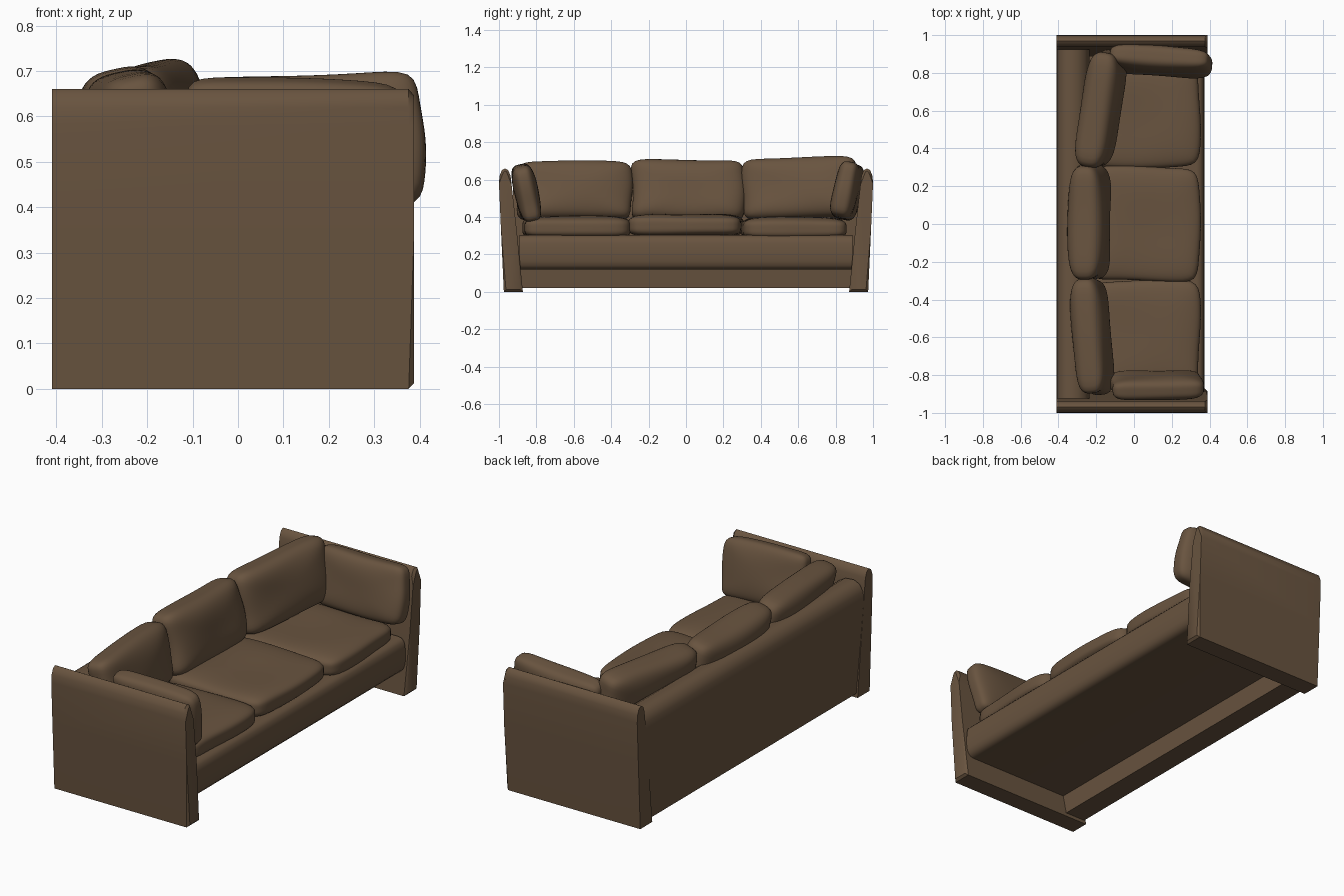
import bpy, bmesh, math
from mathutils import Vector, Euler

if "Cube" in bpy.data.objects:
    bpy.data.objects.remove(bpy.data.objects["Cube"])

leather = bpy.data.materials.new("brown_leather")
leather.diffuse_color = (0.14, 0.088, 0.05, 1)
leather.use_nodes = True
leather.node_tree.nodes["Principled BSDF"].inputs["Base Color"].default_value = leather.diffuse_color


def add_object(name, bm, angle):
    bmesh.ops.recalc_face_normals(bm, faces=bm.faces[:])
    mesh = bpy.data.meshes.new(name)
    bm.to_mesh(mesh)
    bm.free()
    ob = bpy.data.objects.new(name, mesh)
    bpy.context.collection.objects.link(ob)
    mesh.materials.append(leather)
    bpy.ops.object.select_all(action='DESELECT')
    ob.select_set(True)
    bpy.context.view_layer.objects.active = ob
    bpy.ops.object.shade_smooth_by_angle(angle=math.radians(angle))
    return ob


def prism(name, profile, place, start, end, bevel=0.0):
    """Extrude a closed 2D profile; place(p, q, t) gives the 3D point."""
    bm = bmesh.new()
    rings = [[bm.verts.new(place(p, q, t)) for p, q in profile] for t in (start, end)]
    n = len(profile)
    bm.faces.new(rings[0])
    cap = bm.faces.new(rings[1])
    for i in range(n):
        j = (i + 1) % n
        bm.faces.new((rings[0][i], rings[0][j], rings[1][j], rings[1][i]))
    if bevel:
        bmesh.ops.bevel(bm, geom=list(cap.edges), offset=bevel, segments=1,
                        profile=0.5, affect='EDGES')
    return add_object(name, bm, 44)


def cushion(name, centre, half, rot, thin, flat=3.2, outline=9, sag=0.0, phase=0.0):
    """Soft pillow: superquadric with axis 'thin' as its puffed thickness."""
    bm = bmesh.new()
    bmesh.ops.create_cube(bm, size=2)
    bmesh.ops.subdivide_edges(bm, edges=bm.edges[:], cuts=15, use_grid_fill=True)
    a, b = [i for i in range(3) if i != thin]
    turn = Euler(rot).to_matrix()
    for v in bm.verts:
        p = v.co.copy()
        side = (abs(p[a]) ** outline + abs(p[b]) ** outline) ** (flat / outline)
        p /= (side + abs(p[thin]) ** flat) ** (1 / flat)
        # soft creases and a sat-in hollow
        p[thin] *= 1 + 0.06 * math.sin(3 * p[a] + phase) * math.cos(2.5 * p[b] - phase)
        p[thin] *= 1 - sag * math.exp(-3 * (p[a] ** 2 + p[b] ** 2))
        p[a] += 0.025 * math.sin(3 * p[b] + phase)
        p[b] += 0.025 * math.sin(2.5 * p[a] + 2 * phase)
        v.co = Vector(centre) + turn @ Vector([p[i] * half[i] for i in range(3)])
    return add_object(name, bm, 60)


# Arms: leaning slabs with rounded tops
arm = [(0.872, 0), (0.974, 0), (0.99, 0.35), (1.0, 0.58), (0.997, 0.62), (0.985, 0.65),
       (0.968, 0.66), (0.95, 0.65), (0.938, 0.62), (0.932, 0.57), (0.905, 0.33)]
for side, label in ((-1, "left"), (1, "right")):
    prism(f"{label}_arm", arm, lambda p, q, t, s=side: (t, s * p, q), -0.41, 0.388, 0.012)

# Backrest frame: thick, with a broad rounded top
back = [(-0.28, 0.02), (-0.40, 0.02), (-0.408, 0.30), (-0.41, 0.50), (-0.405, 0.55),
        (-0.385, 0.585), (-0.35, 0.60), (-0.30, 0.595), (-0.26, 0.57), (-0.24, 0.53),
        (-0.235, 0.46), (-0.25, 0.28)]
prism("backrest_frame", back, lambda p, q, t: (p, t, q), -0.925, 0.925)

# Seat base: rounded front, open space below
base = [(-0.28, 0.12), (0.33, 0.12), (0.35, 0.124), (0.364, 0.14), (0.371, 0.165),
        (0.373, 0.21), (0.371, 0.26), (0.364, 0.285), (0.35, 0.299), (0.33, 0.303),
        (-0.28, 0.303)]
prism("seat_base", base, lambda p, q, t: (p, t, q), -0.89, 0.89)

# Seat cushions
seats = [(-0.585, 0.285, 0.343, 0.06, 0.3), (0.0, 0.302, 0.354, 0.12, 1.4),
         (0.578, 0.278, 0.338, 0.04, 2.6)]
for i, (y, hw, z, sag, ph) in enumerate(seats):
    cushion(f"seat_cushion_{i + 1}", (0.06, y, z), (0.287, hw, 0.064), (0, 0, 0), 2,
            flat=4, sag=sag, phase=ph)

# Back cushions, leaning back and slightly turned
backs = [((-0.222, -0.595, 0.54), (0.09, 0.305, 0.158), (0, -0.22, 0.07), 0.6),
         ((-0.236, 0.012, 0.54), (0.10, 0.302, 0.165), (0, -0.22, 0.0), 1.9),
         ((-0.175, 0.61, 0.552), (0.096, 0.308, 0.166), (0.02, -0.20, -0.16), 3.1)]
for i, (c, h, r, ph) in enumerate(backs):
    cushion(f"back_cushion_{i + 1}", c, h, r, 0, phase=ph)

# Arm cushions leaning on the arms
cushion("left_arm_cushion", (0.12, -0.853, 0.53), (0.242, 0.062, 0.152),
        (0.22, 0.04, 0.02), 1, flat=3.5, phase=0.5)
cushion("right_arm_cushion", (0.143, 0.862, 0.54), (0.264, 0.066, 0.152),
        (-0.2, -0.05, -0.06), 1, flat=3.5, phase=2.0)
